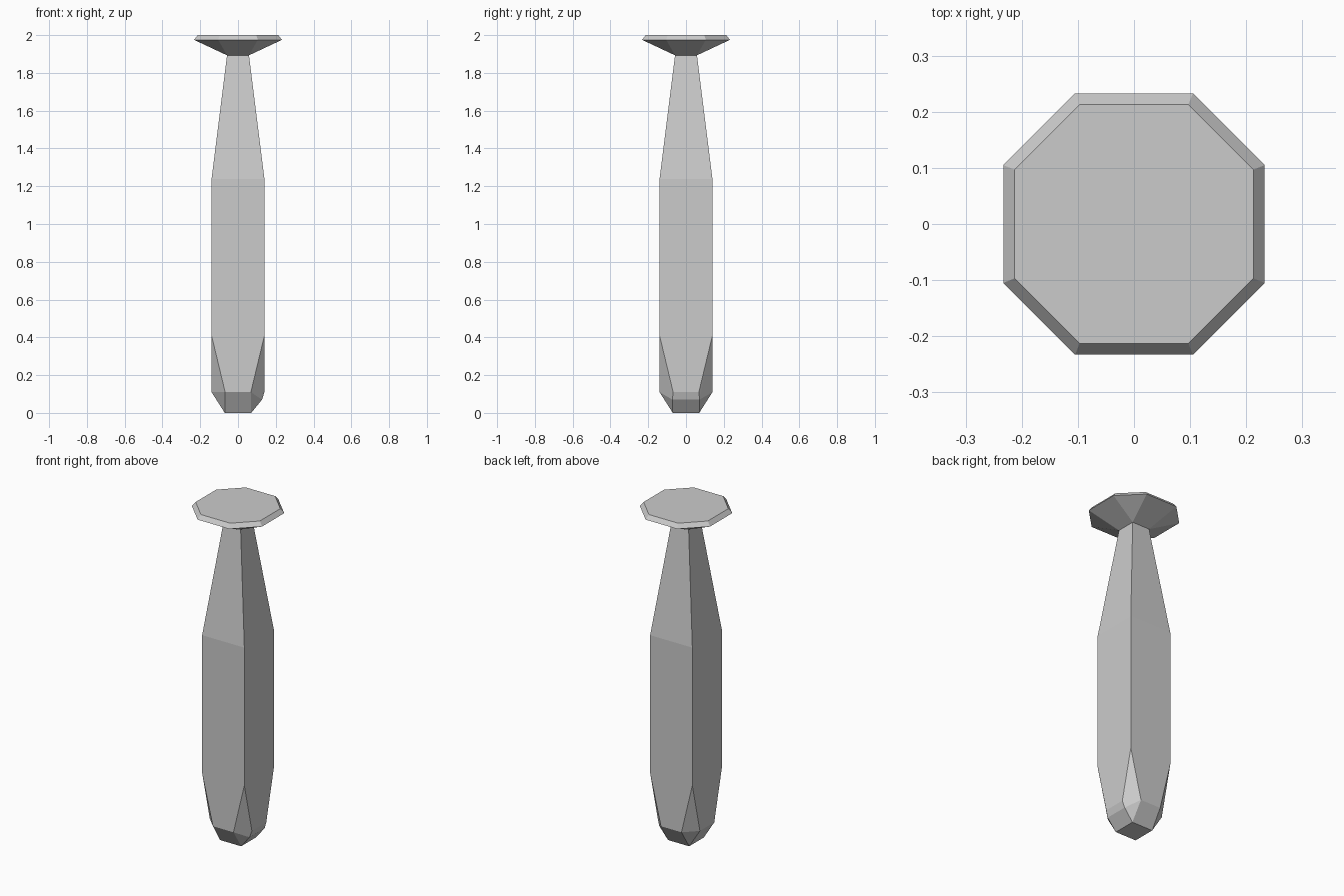
import bpy, bmesh

if "Cube" in bpy.data.objects:
    bpy.data.objects.remove(bpy.data.objects["Cube"])

NECK_Z = 1.893


def ring(a, b, z):
    """Points (+-a, +-b) at height z."""
    return [(sx * a, sy * b, z) for sx in (-1, 1) for sy in (-1, 1)]


def octagon(a, b, z):
    return ring(a, b, z) + ring(b, a, z)


def faceted_solid(name, points):
    """Convex flat-faced solid, left open where shaft and cap meet."""
    bm = bmesh.new()
    for p in points:
        bm.verts.new(p)
    bmesh.ops.convex_hull(bm, input=bm.verts[:])
    bmesh.ops.dissolve_limit(bm, angle_limit=0.01, verts=bm.verts[:], edges=bm.edges[:])
    joint = [f for f in bm.faces if all(abs(v.co.z - NECK_Z) < 1e-4 for v in f.verts)]
    bmesh.ops.delete(bm, geom=joint, context='FACES_ONLY')
    bmesh.ops.recalc_face_normals(bm, faces=bm.faces[:])
    mesh = bpy.data.meshes.new(name)
    bm.to_mesh(mesh)
    bm.free()
    obj = bpy.data.objects.new(name, mesh)
    bpy.context.collection.objects.link(obj)
    return obj


# Square shaft: chamfered foot, straight middle, tapered neck
shaft = ring(0.07, 0.07, 0) + octagon(0.14, 0.068, 0.11)
shaft += [(0.127, -0.072, 0.07), (0.127, 0.072, 0.07)]  # extra chipped bevel on the +x side
shaft += ring(0.14, 0.14, 0.41) + ring(0.14, 0.14, 1.237) + ring(0.058, 0.058, NECK_Z)
faceted_solid("shaft", shaft)

# Flared octagonal cap with a bevelled rim
cap = ring(0.058, 0.058, NECK_Z) + octagon(0.233, 0.105, 1.975) + octagon(0.213, 0.097, 2.0)
faceted_solid("cap", cap)
